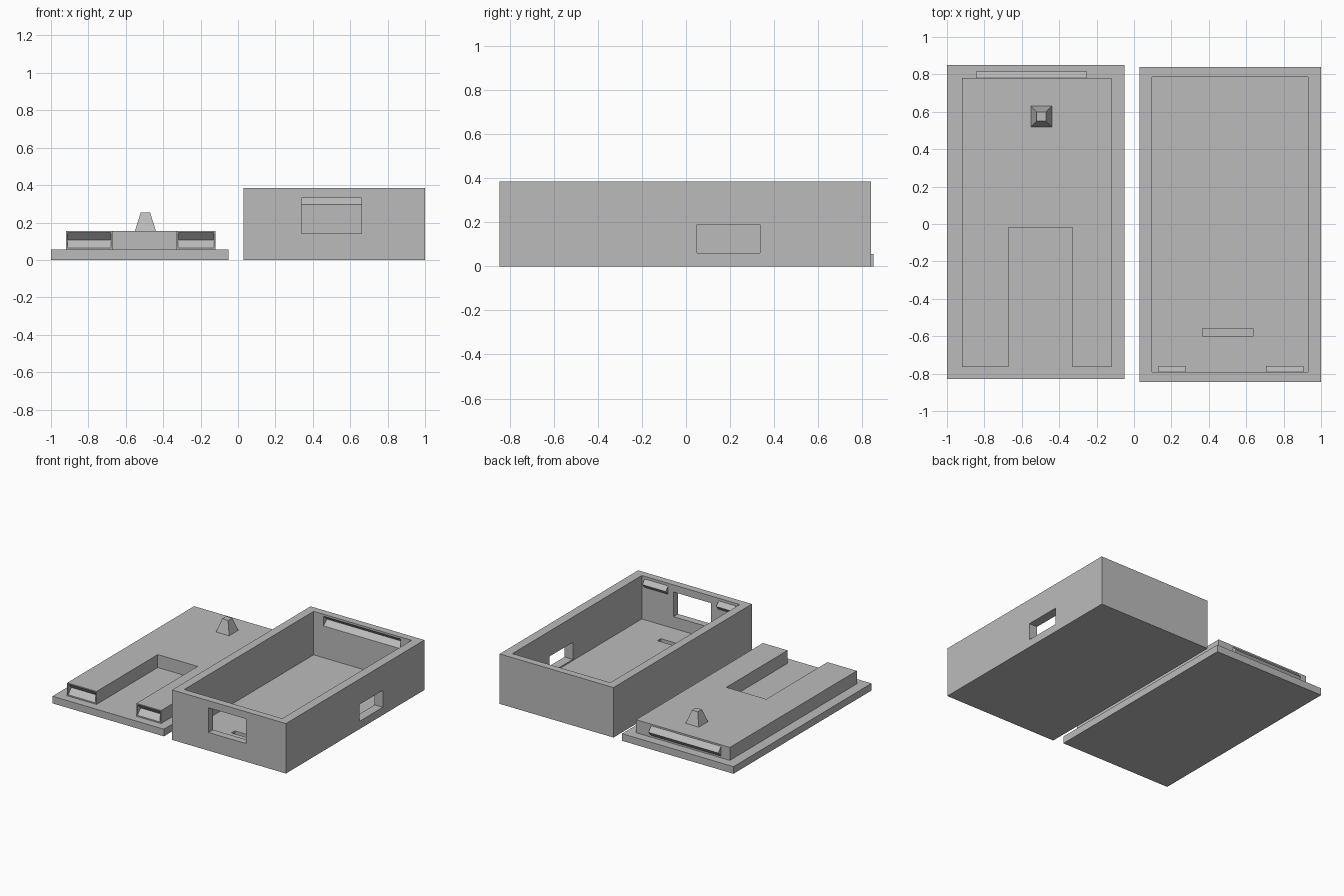
import bpy
import bmesh

default = bpy.data.objects.get("Cube")
if default:
    bpy.data.objects.remove(default, do_unlink=True)

grey = bpy.data.materials.new("plain_grey")
grey.use_nodes = True
GREY = (0.5, 0.5, 0.5, 1)
grey.diffuse_color = GREY
grey.node_tree.nodes["Principled BSDF"].inputs["Base Color"].default_value = GREY


def prism(name, base, top):
    """Solid between two matching loops of points."""
    bm = bmesh.new()
    a = [bm.verts.new(p) for p in base]
    b = [bm.verts.new(p) for p in top]
    bm.faces.new(a)
    bm.faces.new(b)
    for i in range(len(a)):
        j = (i + 1) % len(a)
        bm.faces.new((a[i], a[j], b[j], b[i]))
    bmesh.ops.recalc_face_normals(bm, faces=bm.faces[:])
    mesh = bpy.data.meshes.new(name)
    bm.to_mesh(mesh)
    bm.free()
    mesh.materials.append(grey)
    obj = bpy.data.objects.new(name, mesh)
    bpy.context.collection.objects.link(obj)
    return obj


def upright(name, outline, z0, z1):
    return prism(name, [(x, y, z0) for x, y in outline],
                 [(x, y, z1) for x, y in outline])


def rect(x0, x1, y0, y1):
    return [(x0, y0), (x1, y0), (x1, y1), (x0, y1)]


def block(name, x, y, z):
    return upright(name, rect(*x, *y), *z)


def wedge(name, x, y, z, depth):
    """V-shaped bar along x, rooted just behind y, its edge depth away."""
    root = y - (0.005 if depth > 0 else -0.005)
    section = [(root, z[0]), (y, z[0]), (y + depth, sum(z) / 2), (y, z[1]), (root, z[1])]
    return prism(name, [(x[0], *p) for p in section], [(x[1], *p) for p in section])


def cut(obj, cutter):
    cutter.hide_render = True
    mod = obj.modifiers.new("cut", "BOOLEAN")
    mod.operation = "DIFFERENCE"
    mod.solver = "EXACT"
    mod.object = cutter
    bpy.context.view_layer.objects.active = obj
    bpy.ops.object.modifier_apply(modifier=mod.name)
    bpy.data.objects.remove(cutter, do_unlink=True)


# Open box with windows, floor slot and catch groove
FRONT, BACK = -0.79, 0.785
box = block("box", (0.03, 1), (-0.845, 0.84), (0, 0.385))
cut(box, block("cavity", (0.095, 0.93), (FRONT, BACK), (0.05, 0.5)))
cut(box, block("front_window", (0.34, 0.66), (-0.95, -0.7), (0.14, 0.33)))
cut(box, block("side_window", (0.9, 1.1), (0.05, 0.335), (0.06, 0.19)))
cut(box, block("floor_slot", (0.365, 0.635), (-0.6, -0.56), (0.02, 0.1)))
cut(box, wedge("back_groove", (0.18, 0.835), BACK, (0.295, 0.37), 0.04))

# Catch tabs inside the front wall
for side, x in (("right", (0.13, 0.275)), ("left", (0.705, 0.905))):
    wedge(side + "_catch_tab", x, FRONT, (0.3, 0.365), 0.03)

# Lid plate and the U-shaped plug on top of it
block("lid_plate", (-1, -0.05), (-0.83, 0.85), (0, 0.055))
X0, X1, Y0, Y1 = -0.92, -0.12, -0.765, 0.78
N0, N1, NY = -0.67, -0.33, -0.02
plug = upright("lid_plug", [(X0, Y0), (N0, Y0), (N0, NY), (N1, NY),
                            (N1, Y0), (X1, Y0), (X1, Y1), (X0, Y1)], 0.055, 0.155)

# Grooves in the prong ends that receive the tabs
for x in ((X0 + 0.008, N0 - 0.008), (N1 + 0.008, X1 - 0.008)):
    cut(plug, wedge("prong_groove", x, Y0, (0.065, 0.147), 0.04))

# Ridge on the back of the plug
wedge("lid_ridge", (-0.845, -0.25), Y1, (0.068, 0.143), 0.035)


# Tapered post
def square(half, z):
    return [(x, y, z) for x, y in rect(-0.495 - half, -0.495 + half,
                                       0.575 - half, 0.575 + half)]


prism("lid_post", square(0.056, 0.155), square(0.025, 0.253))
